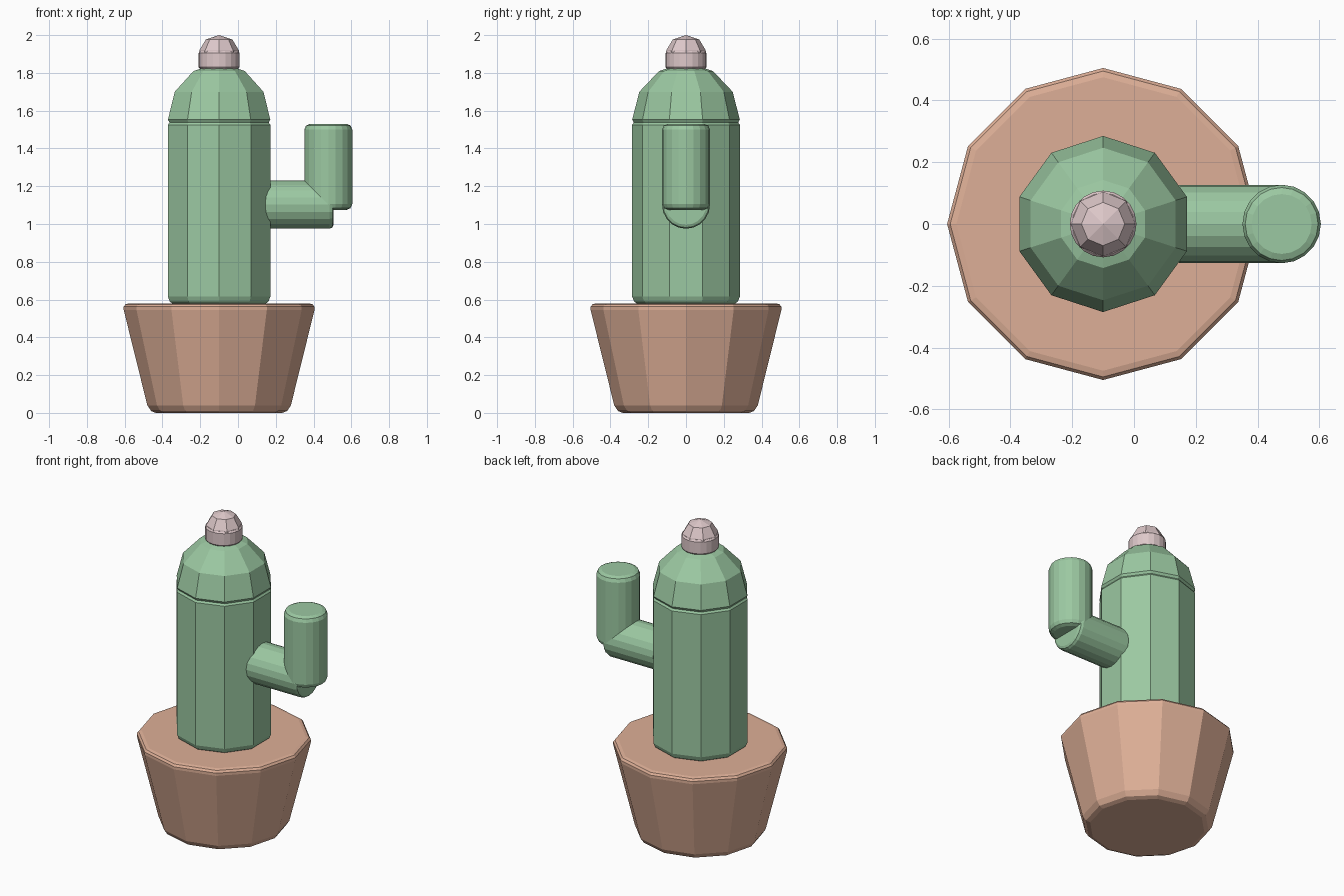
import bpy, bmesh, math
from mathutils import Matrix

if "Cube" in bpy.data.objects:
    bpy.data.objects.remove(bpy.data.objects["Cube"])


def material(name, rgb):
    m = bpy.data.materials.new(name)
    m.diffuse_color = (*rgb, 1)
    m.use_nodes = True
    m.node_tree.nodes["Principled BSDF"].inputs["Base Color"].default_value = m.diffuse_color
    return m


GREEN = material("cactus green", (0.33, 0.58, 0.36))
CLAY = material("clay", (0.73, 0.43, 0.31))
PINK = material("pale pink", (0.73, 0.58, 0.59))


def lathe(name, profile, sides, mat, phase=0.0, matrix=Matrix()):
    """Closed flat-faced solid of revolution from (radius, z) points, bottom to top."""
    bm = bmesh.new()
    rings = []
    for r, z in profile:
        if r == 0:
            rings.append([bm.verts.new((0, 0, z))])
        else:
            angles = [phase + math.tau * i / sides for i in range(sides)]
            rings.append([bm.verts.new((r * math.cos(a), r * math.sin(a), z)) for a in angles])
    for lo, hi in zip(rings, rings[1:]):
        for i in range(sides):
            j = (i + 1) % sides
            if len(hi) == 1:
                bm.faces.new((lo[i], lo[j], hi[0]))
            else:
                bm.faces.new((lo[i], lo[j], hi[j], hi[i]))
    bm.faces.new(rings[0][::-1])
    if len(rings[-1]) > 1:
        bm.faces.new(rings[-1])
    bm.transform(matrix)
    bmesh.ops.recalc_face_normals(bm, faces=bm.faces)
    me = bpy.data.meshes.new(name)
    bm.to_mesh(me)
    bm.free()
    me.materials.append(mat)
    ob = bpy.data.objects.new(name, me)
    bpy.context.collection.objects.link(ob)
    return ob


def rounded_rod(r, z0, z1, b):
    """Profile of a cylinder with softened rims."""
    return [(r - b, z0), (r - 0.3 * b, z0 + 0.3 * b), (r, z0 + b),
            (r, z1 - b), (r - 0.3 * b, z1 - 0.3 * b), (r - b, z1)]


center = Matrix.Translation((-0.1, 0, 0))

# Tapered pot with softened rims
lathe("pot", [(0.335, 0), (0.36, 0.01), (0.38, 0.04), (0.505, 0.545),
              (0.505, 0.562), (0.495, 0.575), (0.475, 0.58)], 12, CLAY, 0, center)

# Ten-sided trunk with a shallow groove below the dome
lathe("trunk", [(0.255, 0.575), (0.275, 0.59), (0.285, 0.615), (0.285, 1.525),
                (0.276, 1.537), (0.285, 1.552), (0.247, 1.70), (0.1425, 1.81),
                (0, 1.855)], 10, GREEN, math.pi / 2, center)

# Flower: round base and faceted cap
lathe("flower_base", [(0.10, 1.82), (0.108, 1.83), (0.108, 1.905), (0.10, 1.915)],
      20, PINK, 0, center)
lathe("flower_cap", [(0.107, 1.90), (0.104, 1.92), (0.07, 1.977), (0, 2.0)],
      8, PINK, 0, center)

# Side arm: horizontal piece and upright piece
lathe("arm_horizontal", rounded_rod(0.127, 0.13, 0.505, 0.02), 20, GREEN, 0,
      Matrix.Translation((0, 0, 1.102)) @ Matrix.Rotation(math.pi / 2, 4, 'Y'))
lathe("arm_upright", rounded_rod(0.127, 1.075, 1.53, 0.03), 20, GREEN, 0,
      Matrix.Translation((0.478, 0, 0)))
